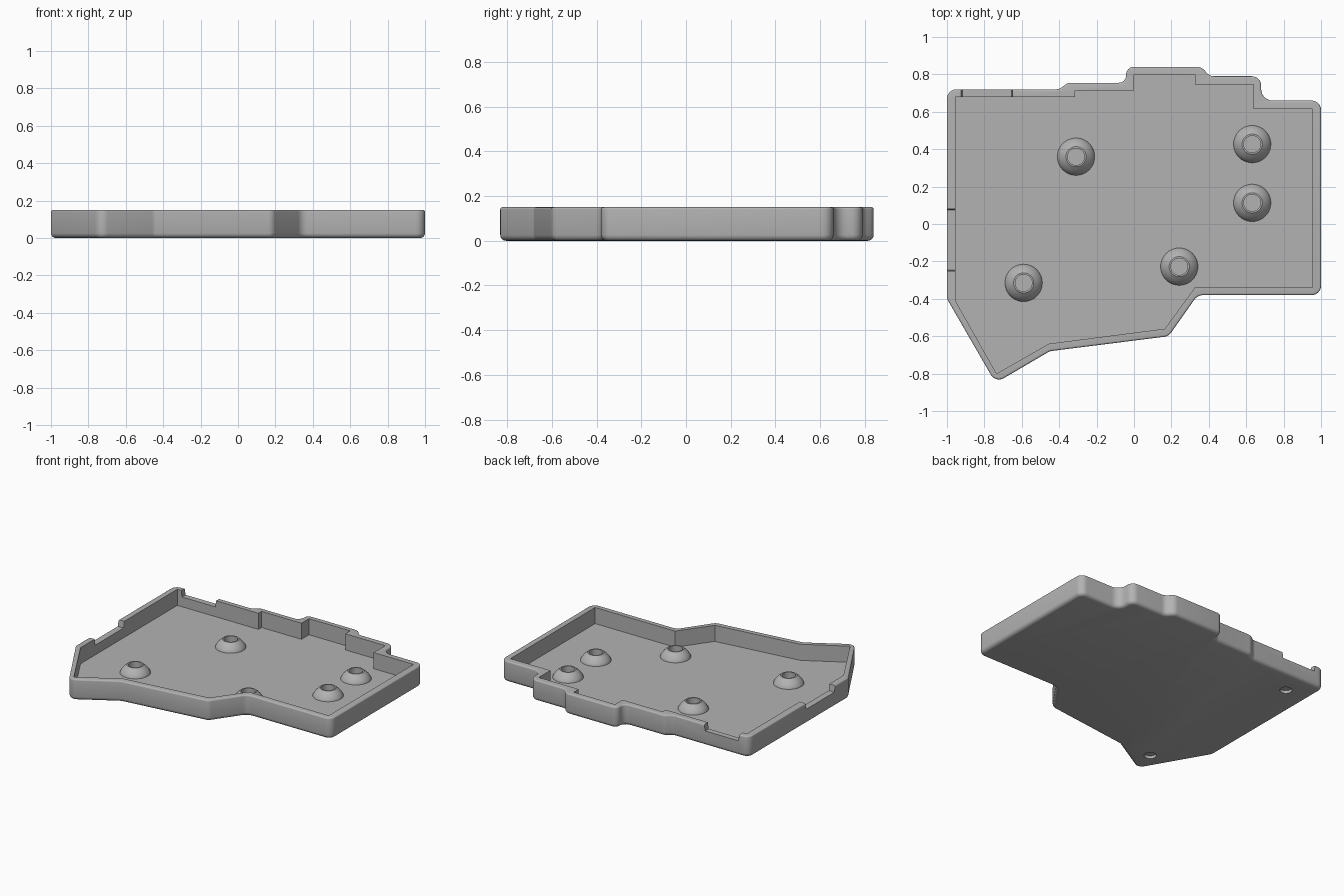
import bpy, bmesh, math
from mathutils import Vector

cube = bpy.data.objects.get("Cube")
if cube:
    bpy.data.objects.remove(cube)

grey = bpy.data.materials.new("plain grey")
grey.use_nodes = True
grey.diffuse_color = (0.45, 0.45, 0.45, 1)
grey.node_tree.nodes["Principled BSDF"].inputs["Base Color"].default_value = (0.45, 0.45, 0.45, 1)

HEIGHT, FLOOR = 0.15, 0.035

# Outer outline, clockwise from above: x, y, corner radius
OUTER = [(-1, 0.72, .05), (-0.40, 0.72, .05), (-0.355, 0.755, .05), (-0.042, 0.755, .04),
         (-0.042, 0.84, .04), (0.36, 0.84, .05), (0.405, 0.79, .05), (0.68, 0.79, .05),
         (0.68, 0.66, .06), (1, 0.66, .05), (1, -0.38, .05), (0.34, -0.38, .06),
         (0.185, -0.60, .05), (-0.45, -0.68, .05), (-0.74, -0.85, .05), (-1, -0.40, .05)]

# Sharp-cornered pocket outline
INNER = [(-0.955, 0.68), (-0.315, 0.68), (-0.315, 0.715), (0, 0.715), (0, 0.80),
         (0.325, 0.80), (0.325, 0.745), (0.64, 0.745), (0.64, 0.615), (0.955, 0.615),
         (0.955, -0.34), (0.325, -0.34), (0.165, -0.56), (-0.455, -0.64),
         (-0.735, -0.80), (-0.955, -0.41)]


def rounded_outline(corners, inset, steps=6):
    """Inset a clockwise outline and round every corner."""
    result = []
    count = len(corners)
    for i, (x, y, r) in enumerate(corners):
        p = Vector((x, y))
        a = (p - Vector(corners[i - 1][:2])).normalized()
        b = (Vector(corners[(i + 1) % count][:2]) - p).normalized()
        na, nb = Vector((a.y, -a.x)), Vector((b.y, -b.x))
        side = 1 if a.cross(b) < 0 else -1
        miter = (na + nb) / (1 + na.dot(nb))
        centre = p + miter * r * side
        radius = r - inset * side
        for k in range(steps + 1):
            # blend between the two edge normals along the arc
            t = k / steps
            turn = na.angle(nb)
            n = (na * math.sin((1 - t) * turn) + nb * math.sin(t * turn)) / math.sin(turn)
            result.append(centre - n * radius * side)
    return result


def make_object(name, bm):
    bmesh.ops.recalc_face_normals(bm, faces=bm.faces)
    mesh = bpy.data.meshes.new(name)
    bm.to_mesh(mesh)
    bm.free()
    mesh.materials.append(grey)
    obj = bpy.data.objects.new(name, mesh)
    bpy.context.collection.objects.link(obj)
    return obj


def loft(name, rings, capped=True):
    """Skin a stack of closed rings of 3D points."""
    bm = bmesh.new()
    loops = [[bm.verts.new(p) for p in ring] for ring in rings]
    n = len(loops[0])
    for low, high in zip(loops, loops[1:]):
        for i in range(n):
            j = (i + 1) % n
            bm.faces.new((low[i], low[j], high[j], high[i]))
    if capped:
        bm.faces.new(loops[0])
        bm.faces.new(loops[-1])
    return make_object(name, bm)


def circle(x, y, z, r, sides=40):
    return [(x + r * math.cos(math.tau * i / sides),
             y + r * math.sin(math.tau * i / sides), z) for i in range(sides)]


def cut(target, cutter):
    mod = target.modifiers.new("cut", 'BOOLEAN')
    mod.operation = 'DIFFERENCE'
    mod.solver = 'EXACT'
    mod.object = cutter
    bpy.context.view_layer.objects.active = target
    bpy.ops.object.modifier_apply(modifier=mod.name)
    bpy.data.objects.remove(cutter)


def smooth(obj):
    bpy.ops.object.select_all(action='DESELECT')
    obj.select_set(True)
    bpy.context.view_layer.objects.active = obj
    bpy.ops.object.shade_smooth_by_angle(angle=math.radians(35))


# Tray body with rounded bottom and top edges
levels = []
for radius, base, flip in ((0.026, 0, False), (0.01, HEIGHT, True)):
    arc = []
    for k in range(5):
        t = math.pi / 2 * k / 4
        rise = radius * (1 - math.cos(t))
        arc.append((base - rise if flip else base + rise, radius * (1 - math.sin(t))))
    levels += arc[::-1] if flip else arc
tray = loft("tray", [[(p.x, p.y, z) for p in rounded_outline(OUTER, d)] for z, d in levels])

# Open pocket
cut(tray, loft("pocket_cutter", [[(x, y, z) for x, y in INNER] for z in (FLOOR, 0.3)]))


# Cable and switch notches in the rim, with slightly flared sides
def notch(x0, x1, y0, y1, flare_x, flare_y):
    rings = []
    for z, f in ((0.105, 0), (0.155, 1)):
        fx, fy = flare_x * f, flare_y * f
        rings.append([(x0 - fx, y0 - fy, z), (x1 + fx, y0 - fy, z),
                      (x1 + fx, y1 + fy, z), (x0 - fx, y1 + fy, z)])
    cut(tray, loft("notch_cutter", rings))


notch(-0.918, -0.655, 0.60, 0.80, 0.007, 0)
notch(-1.1, -0.90, -0.245, 0.075, 0, 0.007)

# Blind round recesses in the underside
for x, y in ((-0.69, -0.66), (-0.82, 0.55)):
    cut(tray, loft("recess_cutter", [circle(x, y, z, 0.04) for z in (-0.02, 0.02)]))
smooth(tray)

# Domed screw standoffs with open centres
PROFILE = [(0.1, -0.003), (0.1, 0), (0.094, 0.014), (0.084, 0.028), (0.071, 0.042),
           (0.054, 0.056), (0.045, 0.056), (0.045, 0.001)]
SPOTS = [(-0.31, 0.36), (0.632, 0.427), (0.632, 0.113), (0.242, -0.228), (-0.59, -0.315)]
for i, (x, y) in enumerate(SPOTS):
    post = loft(f"standoff_{i + 1}", [circle(x, y, FLOOR + h, r) for r, h in PROFILE] +
                [circle(x, y, FLOOR + 0.001, 0.002)])
    smooth(post)
